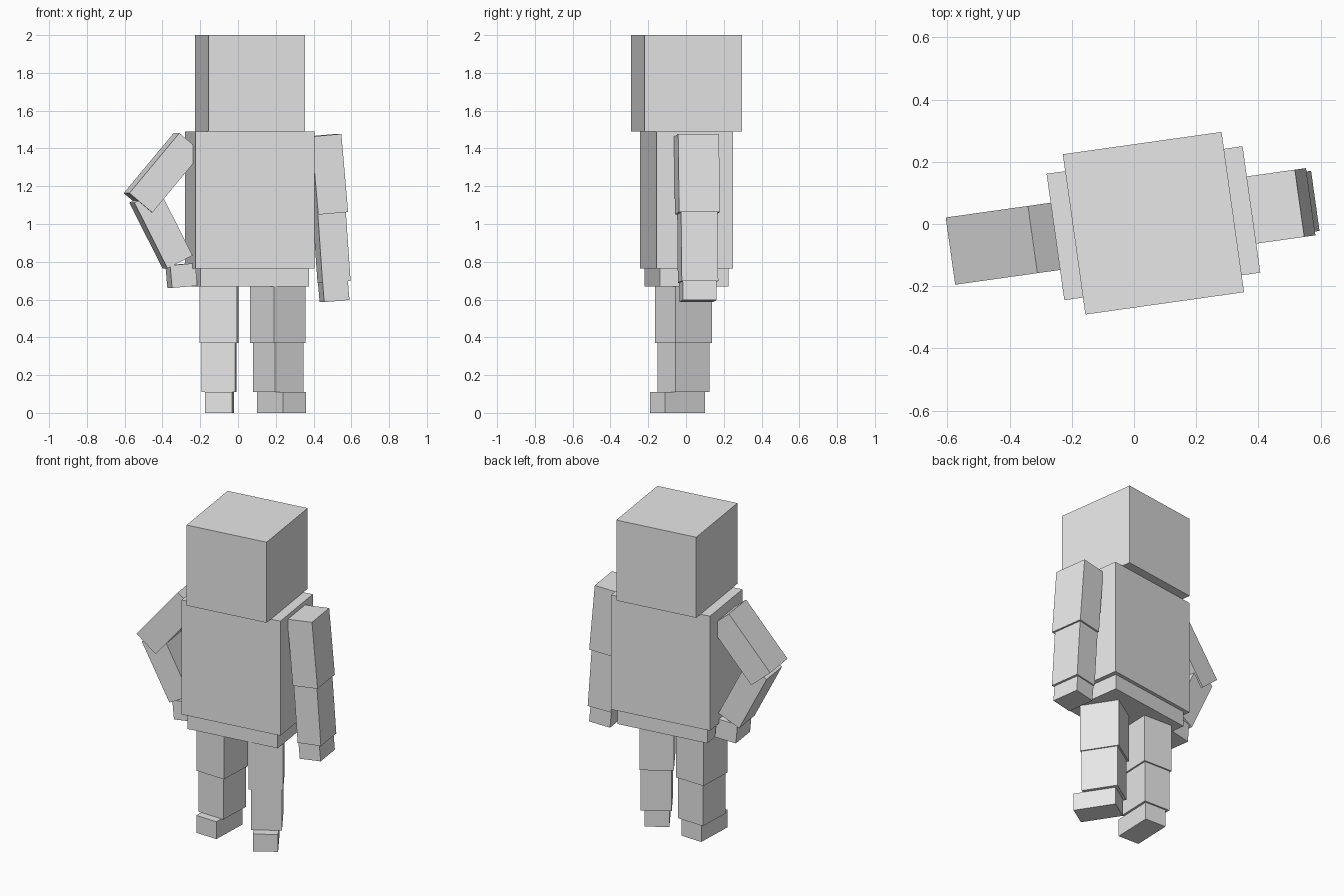
import bpy
from math import radians

cube = bpy.data.objects.get("Cube")
if cube:
    bpy.data.objects.remove(cube, do_unlink=True)

GREY = (0.8, 0.8, 0.8, 1.0)
grey = bpy.data.materials.new("plain_grey")
grey.use_nodes = True
grey.diffuse_color = GREY
grey.node_tree.nodes["Principled BSDF"].inputs["Base Color"].default_value = GREY

BODY_YAW = 8


def block(name, centre, size, yaw=BODY_YAW, tilt=0):
    """Flat-faced box, tilted sideways about its own y and then turned about z."""
    bpy.ops.mesh.primitive_cube_add(size=1, location=centre,
                                    rotation=(0, radians(tilt), radians(yaw)))
    part = bpy.context.object
    part.name = name
    part.scale = size
    bpy.ops.object.transform_apply(location=False, rotation=False, scale=True)
    part.data.materials.append(grey)
    return part


def stack(name, x, y, z0, z1, width, depth, yaw=BODY_YAW):
    """Upright block between two heights."""
    return block(name, (x, y, (z0 + z1) / 2), (width, depth, z1 - z0), yaw)


# Head, torso and hips share one centre line
for name, z0, z1, width, depth in (
        ("head", 1.49, 2.0, 0.515, 0.52),
        ("torso", 0.765, 1.49, 0.636, 0.41),
        ("hips", 0.67, 0.765, 0.58, 0.366)):
    stack(name, 0.0625, 0.0025, z0, z1, width, depth)

# Legs: the left one is turned outward
for side, yaw, thigh, shin, foot in (
        ("left", 33, (0.21, -0.013), (0.213, -0.013), (0.23, -0.045)),
        ("right", -2, (-0.1, -0.015), (-0.1, -0.015), (-0.098, -0.045))):
    stack(side + "_thigh", *thigh, 0.37, 0.68, 0.198, 0.232, yaw)
    stack(side + "_shin", *shin, 0.11, 0.37, 0.178, 0.214, yaw)
    stack(side + "_foot", *foot, 0.0, 0.11, 0.144, 0.252, yaw)

# Arm part sizes
UPPER = (0.16, 0.218, 0.415)
FORE = (0.15, 0.195, 0.39)
HAND = (0.135, 0.18, 0.12)

# Left arm hangs straight, slightly away from the body
block("left_upper_arm", (0.471, 0.058, 1.263), UPPER, tilt=-5)
block("left_forearm", (0.495, 0.062, 0.888), FORE, tilt=-4)
block("left_hand", (0.506, 0.063, 0.652), HAND, tilt=-5)

# Right arm is bent with the hand on the hip
block("right_upper_arm", (-0.397, -0.06, 1.271), UPPER, tilt=40)
block("right_forearm", (-0.408, -0.06, 0.973), FORE, tilt=-27)
block("right_hand", (-0.3, -0.045, 0.727), HAND, tilt=-5)
